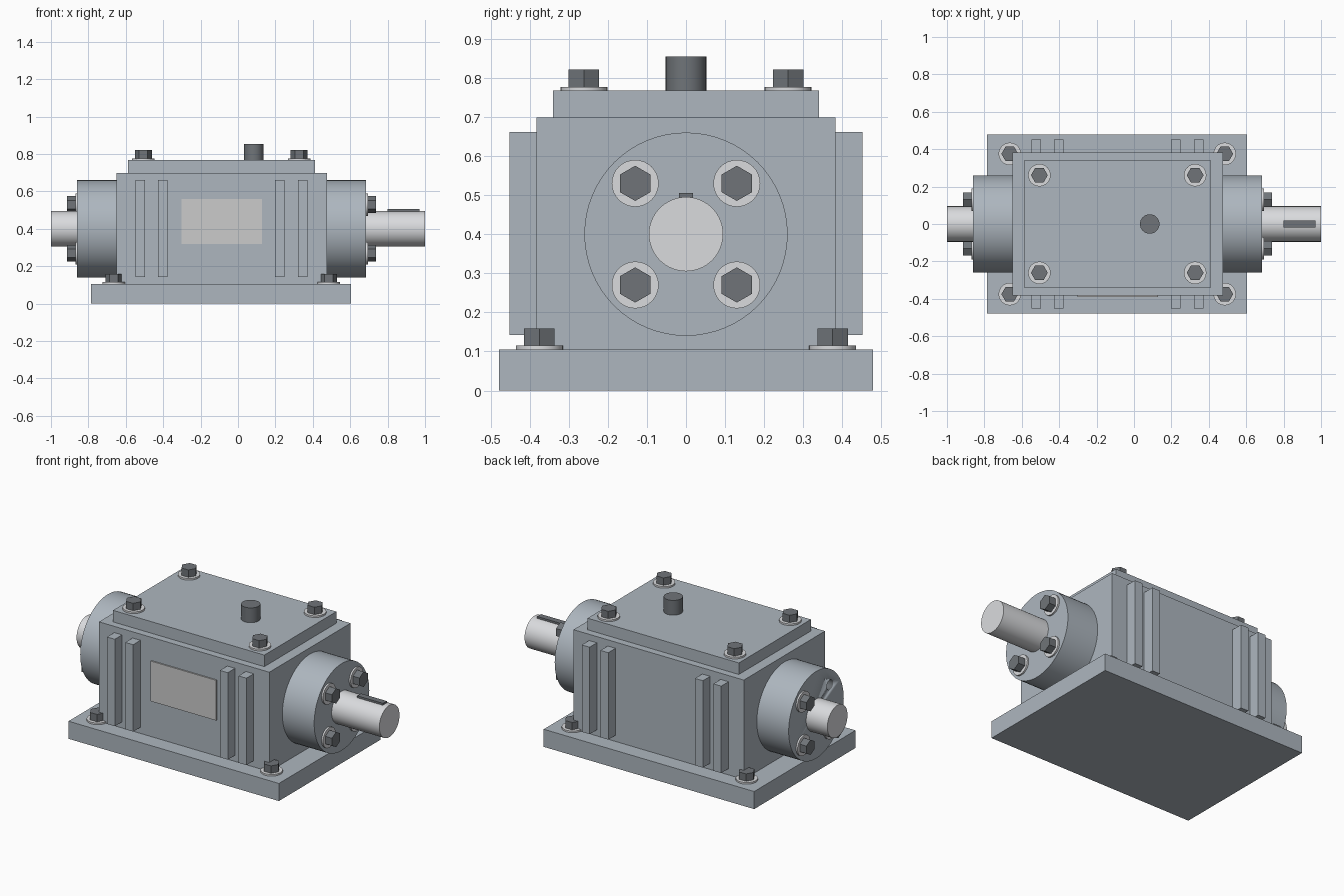
import bpy
import math
from mathutils import Matrix

if "Cube" in bpy.data.objects:
    bpy.data.objects.remove(bpy.data.objects["Cube"])


def material(name, rgb):
    m = bpy.data.materials.new(name)
    m.diffuse_color = (*rgb, 1)
    m.use_nodes = True
    m.node_tree.nodes["Principled BSDF"].inputs["Base Color"].default_value = m.diffuse_color
    return m


PAINT = material("painted_casting", (0.42, 0.47, 0.52))
STEEL = material("bright_steel", (0.70, 0.71, 0.73))
DARK = material("dark_steel", (0.16, 0.175, 0.19))
PLATE = material("plate_metal", (0.66, 0.67, 0.66))


def box(name, x, y, z, mat):
    """Box from (min, max) ranges on each axis."""
    bpy.ops.mesh.primitive_cube_add(size=1)
    ob = bpy.context.object
    ob.name = name
    size = [b - a for a, b in (x, y, z)]
    mid = [(a + b) / 2 for a, b in (x, y, z)]
    ob.data.transform(Matrix.Translation(mid) @ Matrix.Diagonal((*size, 1)))
    ob.data.materials.append(mat)
    return ob


def cylinder(name, start, direction, length, radius, mat, sides=64):
    """Cylinder growing from start along +z ('Z') or along +x / -x (1 / -1)."""
    bpy.ops.mesh.primitive_cylinder_add(vertices=sides, radius=radius, depth=length)
    ob = bpy.context.object
    ob.name = name
    turn = Matrix.Identity(4)
    if sides == 6:  # hexagon corners point along local x
        turn = Matrix.Rotation(math.radians(30), 4, 'Z')
    lift = Matrix.Translation((0, 0, length / 2)) @ turn
    if direction != 'Z':
        lift = Matrix.Rotation(direction * math.pi / 2, 4, 'Y') @ lift
    ob.data.transform(Matrix.Translation(start) @ lift)
    ob.data.materials.append(mat)
    if sides > 6:
        bpy.ops.object.shade_smooth_by_angle(angle=math.radians(35))
    return ob


def bolt(name, pos, direction):
    """Washer with a hexagonal head on top."""
    cylinder(name + "_washer", pos, direction, 0.01, 0.06, STEEL, 32)
    cylinder(name + "_head", pos, direction, 0.054, 0.045, DARK, 6)


# Base plate, gearbox body and cover
box("base_plate", (-0.785, 0.605), (-0.478, 0.478), (0, 0.105), PAINT)
box("gearbox_body", (-0.65, 0.475), (-0.383, 0.383), (0.105, 0.698), PAINT)
box("top_cover", (-0.587, 0.412), (-0.34, 0.34), (0.698, 0.767), PAINT)
cylinder("breather_plug", (0.084, 0, 0.767), 'Z', 0.088, 0.052, DARK, 32)

# Cooling ribs on both long sides
for side in (-1, 1):
    for cx in (-0.523, -0.402, 0.223, 0.346):
        y = sorted((side * 0.38, side * 0.452))
        box("side_rib", (cx - 0.026, cx + 0.026), y, (0.142, 0.661), PAINT)

# Blank name plate on the front
box("name_plate", (-0.303, 0.129), (-0.391, -0.38), (0.32, 0.56), PLATE)

# Bearing housings, shaft and key
SHAFT_Z = 0.40
left = cylinder("left_bearing_housing", (-0.65, 0, SHAFT_Z), -1, 0.21, 0.26, PAINT)
cylinder("right_bearing_housing", (0.475, 0, SHAFT_Z), 1, 0.21, 0.26, PAINT)
cylinder("shaft", (-1, 0, SHAFT_Z), 1, 2.0, 0.095, STEEL)
box("shaft_key", (0.80, 0.97), (-0.018, 0.018), (0.46, 0.505), DARK)

# Empty bolt hole in the left housing
cutter = cylinder("bolt_hole_cutter", (-0.76, -0.13, SHAFT_Z + 0.13), -1, 0.2, 0.03, PAINT, 24)
left.data.materials.append(DARK)
cutter.data.materials.append(DARK)
for p in cutter.data.polygons:
    p.material_index = 1
cutter.hide_render = True
cutter.hide_set(True)
hole = left.modifiers.new("bolt_hole", 'BOOLEAN')
hole.operation = 'DIFFERENCE'
hole.object = cutter
hole.solver = 'EXACT'
bpy.context.view_layer.objects.active = left
bpy.ops.object.modifier_apply(modifier="bolt_hole")
bpy.data.objects.remove(cutter)

# Bolts: housings, base corners and cover corners
for sy in (-1, 1):
    for sz in (-1, 1):
        bolt("right_housing_bolt", (0.685, sy * 0.13, SHAFT_Z + sz * 0.13), 1)
        if (sy, sz) != (-1, 1):
            bolt("left_housing_bolt", (-0.86, sy * 0.13, SHAFT_Z + sz * 0.13), -1)
    for x in (-0.664, 0.485):
        bolt("base_bolt", (x, sy * 0.375, 0.105), 'Z')
    for x in (-0.506, 0.327):
        bolt("cover_bolt", (x, sy * 0.261, 0.767), 'Z')
